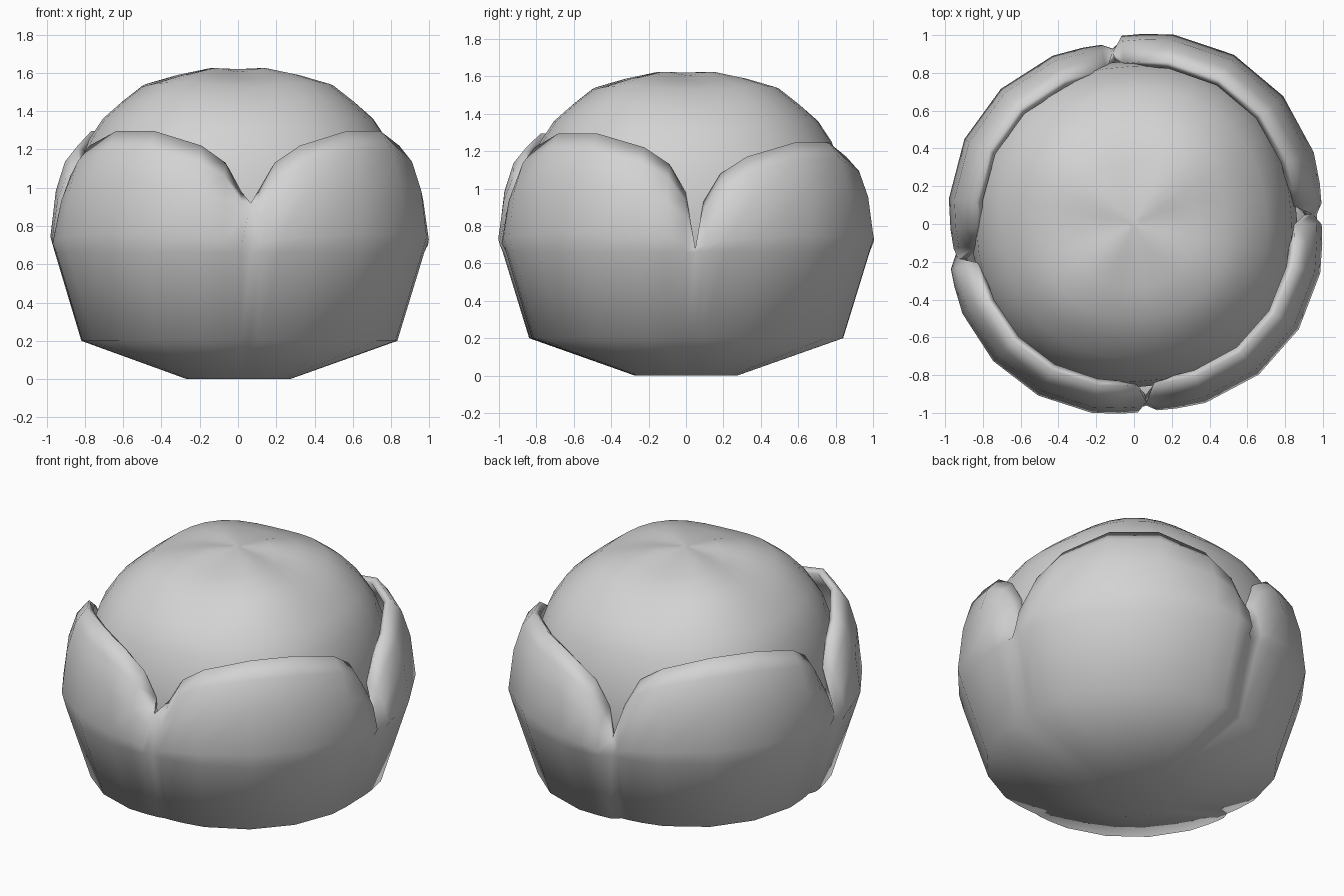
import bpy, bmesh, math

cube = bpy.data.objects.get("Cube")
if cube:
    bpy.data.objects.remove(cube, do_unlink=True)

grey = bpy.data.materials.new("plain_grey")
grey.use_nodes = True
grey.diffuse_color = (0.65, 0.65, 0.65, 1)
grey.node_tree.nodes["Principled BSDF"].inputs["Base Color"].default_value = (0.65, 0.65, 0.65, 1)


def loft(name, rings, cap_top=False, thickness=0):
    """Skin closed rings from bottom to top, with a flat base."""
    bm = bmesh.new()
    rows = [[bm.verts.new(p) for p in ring] for ring in rings]
    n = len(rows[0])
    for low, high in zip(rows, rows[1:]):
        for i in range(n):
            j = (i + 1) % n
            bm.faces.new((low[i], low[j], high[j], high[i]))
    bm.faces.new(rows[0][::-1])
    if cap_top:
        bm.faces.new(rows[-1])
    bmesh.ops.remove_doubles(bm, verts=bm.verts[:], dist=0.0005)
    mesh = bpy.data.meshes.new(name)
    bm.to_mesh(mesh)
    bm.free()
    mesh.materials.append(grey)
    obj = bpy.data.objects.new(name, mesh)
    bpy.context.collection.objects.link(obj)
    bpy.ops.object.select_all(action='DESELECT')
    obj.select_set(True)
    bpy.context.view_layer.objects.active = obj
    if thickness:
        mod = obj.modifiers.new("thickness", 'SOLIDIFY')
        mod.thickness = thickness
        mod.offset = -1
        bpy.ops.object.modifier_apply(modifier=mod.name)
    bpy.ops.object.shade_smooth_by_angle(angle=math.radians(100))


def polar(r, a, z):
    return (r * math.cos(a), r * math.sin(a), z)


# Outer petals: four joined cups with rims curling inward, parted by notches
# Each petal: start angle, end angle, notch height at its start, size, rim drop
petals = [(3, 97, 0.68, 1.01, 0.05), (97, 191, 0.76, 0.975, 0),
          (191, 274, 0.72, 1.01, 0), (274, 363, 0.92, 1.005, 0)]
# Each column: fraction across the petal, bulge, rim height
columns = [(0, 0.955, 0), (0.035, 0.96, 0.98), (0.1, 0.968, 1.13), (0.2, 0.985, 1.22), (0.4, 1, 1.295),
           (0.6, 1, 1.295), (0.8, 0.985, 1.22), (0.9, 0.968, 1.13), (0.965, 0.96, 0.98)]
spokes = []
for start, end, notch, size, drop in petals:
    for frac, bulge, top in columns:
        angle = math.radians(start + (end - start) * frac)
        spokes.append((angle, bulge * size, top - drop if top else notch, not top))

base = 0.66
rings = [[polar(r * k, a, z) for a, k, top, seam in spokes]
         for r, z in ((0.28, 0), (0.86, 0.2), (1.005, base))]
for t, r in ((0.15, 1.03), (0.58, 1.0), (0.85, 0.95), (1, 0.88)):
    ring = []
    for a, k, top, seam in spokes:
        # At a seam every row meets in the notch point
        ring.append(polar(0.985 * k, a, top) if seam else polar(r * k, a, base + (top - base) * t))
    rings.append(ring)
loft("outer_petals", rings, thickness=0.045)

# Inner bud: closed dome with four soft lobes
bud_profile = [(0.3, 0.05), (0.7, 0.25), (0.86, 0.6), (0.9, 0.85), (0.87, 1.08), (0.81, 1.25),
               (0.735, 1.36), (0.64, 1.46), (0.52, 1.55), (0.35, 1.595), (0.18, 1.625), (0.03, 1.62)]
rings = []
for r, z in bud_profile:
    ring = []
    for i in range(32):
        a = math.tau * i / 32
        valley = 0.5 - 0.5 * math.cos(4 * (a - math.radians(50)))
        dip = 0.02 * valley if z > 1.4 and r > 0.1 else 0
        ring.append(polar(r * (1 - 0.04 * valley), a, z - dip))
    rings.append(ring)
loft("inner_bud", rings, cap_top=True)
